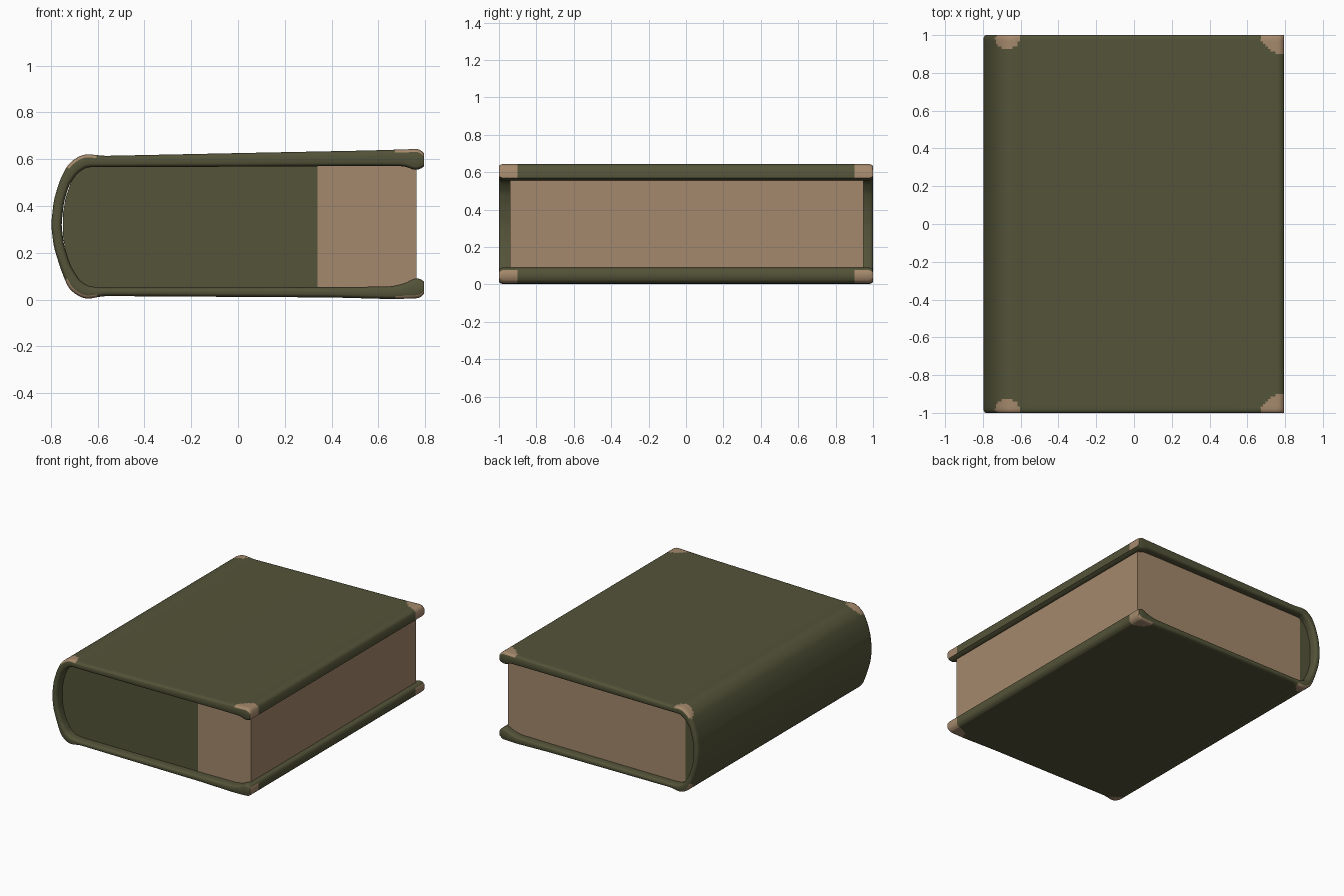
import bpy, bmesh
from mathutils import Vector

if "Cube" in bpy.data.objects:
    bpy.data.objects.remove(bpy.data.objects["Cube"])


def material(name, rgb):
    m = bpy.data.materials.new(name)
    m.diffuse_color = (*rgb, 1)
    m.use_nodes = True
    m.node_tree.nodes["Principled BSDF"].inputs["Base Color"].default_value = m.diffuse_color
    return m


GREEN = material("olive green cloth", (0.087, 0.087, 0.041))
TAN = material("tan paper", (0.375, 0.25, 0.15))


def finish(bm, name, angle):
    bmesh.ops.recalc_face_normals(bm, faces=bm.faces)
    me = bpy.data.meshes.new(name)
    bm.to_mesh(me)
    bm.free()
    me.materials.append(GREEN)
    me.materials.append(TAN)
    ob = bpy.data.objects.new(name, me)
    bpy.context.collection.objects.link(ob)
    bpy.ops.object.select_all(action='DESELECT')
    ob.select_set(True)
    bpy.context.view_layer.objects.active = ob
    bpy.ops.object.shade_smooth_by_angle(angle=angle)


def resample(points, step, passes):
    """Even out a polyline, then soften its kinks."""
    out = []
    for a, b in zip(points, points[1:]):
        a, b = Vector(a), Vector(b)
        n = max(1, round((b - a).length / step))
        out += [a.lerp(b, i / n) for i in range(n)]
    out.append(Vector(points[-1]))
    for _ in range(passes):
        out = [out[0]] + [(p + q * 2 + r) / 4 for p, q, r in
                          zip(out, out[1:], out[2:])] + [out[-1]]
    return out


# Cover: centreline (x, z, half thickness) around both boards and the spine
path = [(0.795, 0.050, 0.026), (0.785, 0.051, 0.040), (0.765, 0.051, 0.048),
        (0.74, 0.040, 0.036), (0.66, 0.029, 0.027), (0.40, 0.031, 0.022),
        (-0.58, 0.033, 0.018), (-0.65, 0.029, 0.029), (-0.70, 0.062, 0.029),
        (-0.738, 0.14, 0.022), (-0.766, 0.23, 0.022), (-0.777, 0.32, 0.022),
        (-0.766, 0.42, 0.022), (-0.742, 0.50, 0.022), (-0.705, 0.562, 0.028),
        (-0.655, 0.595, 0.029), (-0.58, 0.590, 0.024), (0.0, 0.597, 0.029),
        (0.55, 0.604, 0.033), (0.72, 0.606, 0.036), (0.765, 0.598, 0.048),
        (0.785, 0.597, 0.042), (0.795, 0.597, 0.028)]
centre = resample(path, 0.012, 4)

# Stations along y (position, edge rounding), mirrored to both ends
half = [(1.0, 0.013), (0.996, 0.006), (0.988, 0.002), (0.978, 0.0)]
half += [(0.965 - 0.013 * i, 0.0) for i in range(9)]
stations = [(-y, d) for y, d in half] + [(y, d) for y, d in reversed(half)]


def is_worn(c):
    """Bare patches on the eight outer corners."""
    e = 1 - abs(c.y)
    fore = c.x > 0.66 and ((0.80 - c.x) / 0.13) ** 2 + (e / 0.10) ** 2 < 1
    hinge = ((c.x + 0.67) / 0.07) ** 2 + (e / 0.075) ** 2 < 1
    return (fore or hinge) and (c.z > 0.56 or c.z < 0.09)


bm = bmesh.new()
count = len(centre)
rings = []
for y, d in stations:
    outer, inner = [], []
    for i, p in enumerate(centre):
        t = centre[min(i + 1, count - 1)] - centre[max(i - 1, 0)]
        n = Vector((t[1], -t[0])).normalized()
        # outward is away from the book's middle
        if n.dot(Vector((p[0], p[1] - 0.32))) < 0 and abs(n.x) > 0.7:
            n = -n
        elif abs(n.x) <= 0.7 and n.y * (p[1] - 0.32) < 0:
            n = -n
        if i in (0, count - 1):
            n = Vector((0, 1 if p[1] > 0.3 else -1))
        h = p[2] - d
        outer.append(bm.verts.new((p[0] + n.x * h, y, max(0, p[1] + n.y * h))))
        inner.append(bm.verts.new((p[0] - n.x * h, y, p[1] - n.y * h)))
    rings.append((outer, inner))
for (o1, i1), (o2, i2) in zip(rings, rings[1:]):
    for k in range(count - 1):
        f = bm.faces.new((o1[k], o1[k + 1], o2[k + 1], o2[k]))
        f.material_index = int(is_worn(f.calc_center_median()))
        bm.faces.new((i1[k], i2[k], i2[k + 1], i1[k + 1]))
    for k in (0, count - 1):
        f = bm.faces.new((o1[k], o2[k], i2[k], i1[k]))
        f.material_index = int(is_worn(f.calc_center_median()))
for o, i in (rings[0], rings[-1]):
    for k in range(count - 1):
        bm.faces.new((o[k], i[k], i[k + 1], o[k + 1]))
finish(bm, "book_cover", 0.9)

# Page block: columns (x, bottom, top), with colour breaks on the two ends
columns = [(-0.748, 0.27, 0.37), (-0.738, 0.21, 0.43), (-0.715, 0.13, 0.50),
           (-0.69, 0.075, 0.54), (-0.66, 0.045, 0.572), (0.34, 0.045, 0.58),
           (0.763, 0.05, 0.585)]
bm = bmesh.new()
quads = [[bm.verts.new((x, y, z)) for y, z in
          ((-0.942, lo), (-0.942, hi), (0.948, hi), (0.948, lo))]
         for x, lo, hi in columns]
for a, b in zip(quads, quads[1:]):
    for k in range(4):
        j = (k + 1) % 4
        f = bm.faces.new((a[k], a[j], b[j], b[k]))
        x = f.calc_center_median().x
        # front end is green up to x = 0.34, back end only beside the spine
        f.material_index = int(x > (0.34 if k == 0 else -0.66))
bm.faces.new(quads[0])
bm.faces.new(quads[-1]).material_index = 1
finish(bm, "page_block", 0.5)
